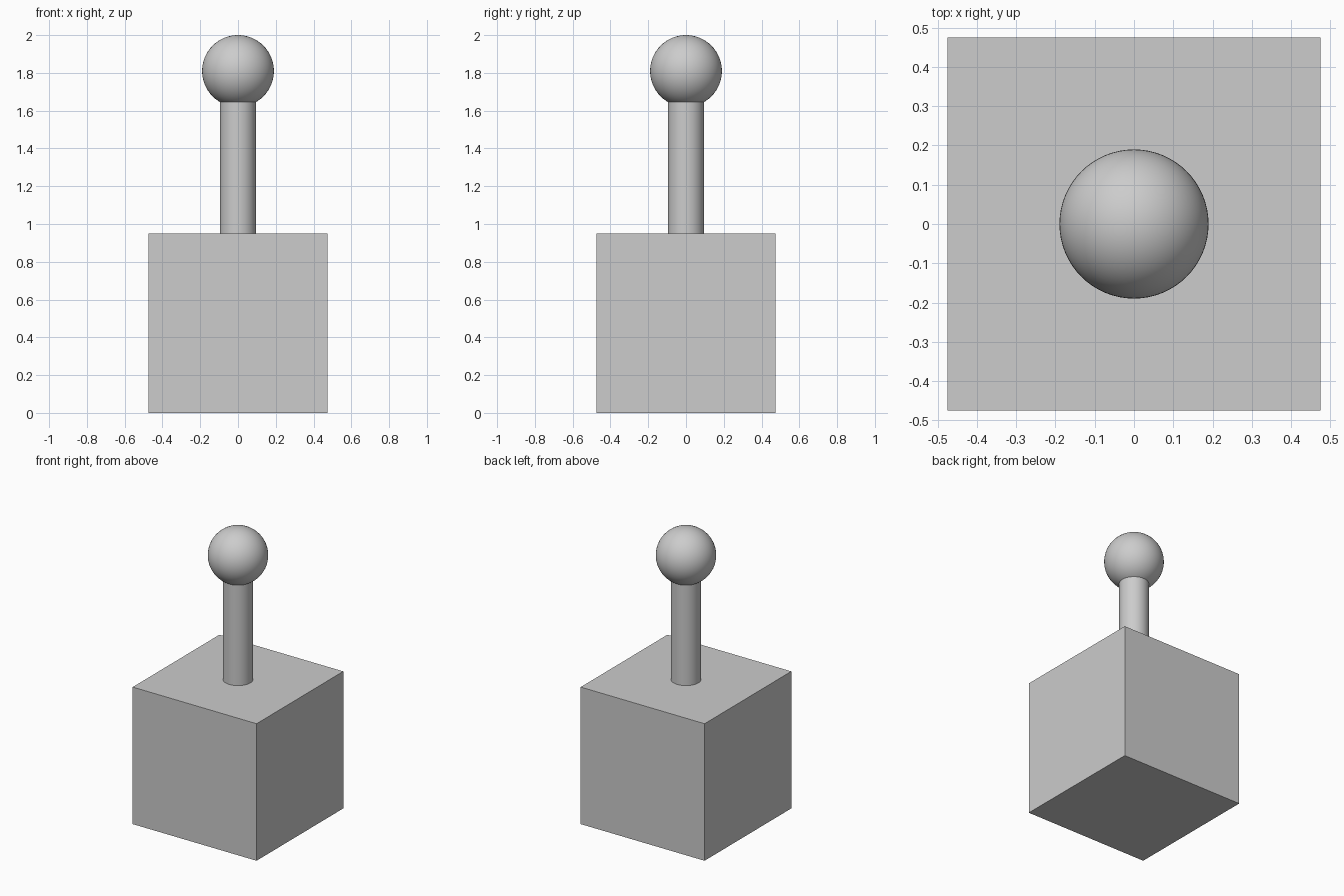
import bpy
import math

default = bpy.data.objects.get("Cube")
if default:
    bpy.data.objects.remove(default, do_unlink=True)

# Single plain grey material
GREY = (0.604, 0.604, 0.604, 1.0)
grey = bpy.data.materials.new("light_grey")
grey.use_nodes = True
grey.diffuse_color = GREY
bsdf = next(n for n in grey.node_tree.nodes if n.type == 'BSDF_PRINCIPLED')
bsdf.inputs["Base Color"].default_value = GREY

# Main sizes
BASE = 0.95
BALL_RADIUS = 0.19
BALL_Z = 2.0 - BALL_RADIUS
POST_RADIUS = 0.095
POST_TOP = 1.66


def finish(name, smooth=True):
    """Name and colour the new part, smoothing rounded ones."""
    part = bpy.context.object
    part.name = part.data.name = name
    part.data.materials.append(grey)
    if smooth:
        bpy.ops.object.shade_smooth_by_angle(angle=math.radians(30))


# Cubic base block
bpy.ops.mesh.primitive_cube_add(size=BASE, location=(0, 0, BASE / 2))
finish("base_block", smooth=False)

# Upright post, its top hidden inside the ball
bpy.ops.mesh.primitive_cylinder_add(
    vertices=64, radius=POST_RADIUS, depth=POST_TOP - BASE,
    location=(0, 0, (POST_TOP + BASE) / 2))
finish("post")

# Ball on top
bpy.ops.mesh.primitive_uv_sphere_add(
    segments=64, ring_count=32, radius=BALL_RADIUS, location=(0, 0, BALL_Z))
finish("ball")
